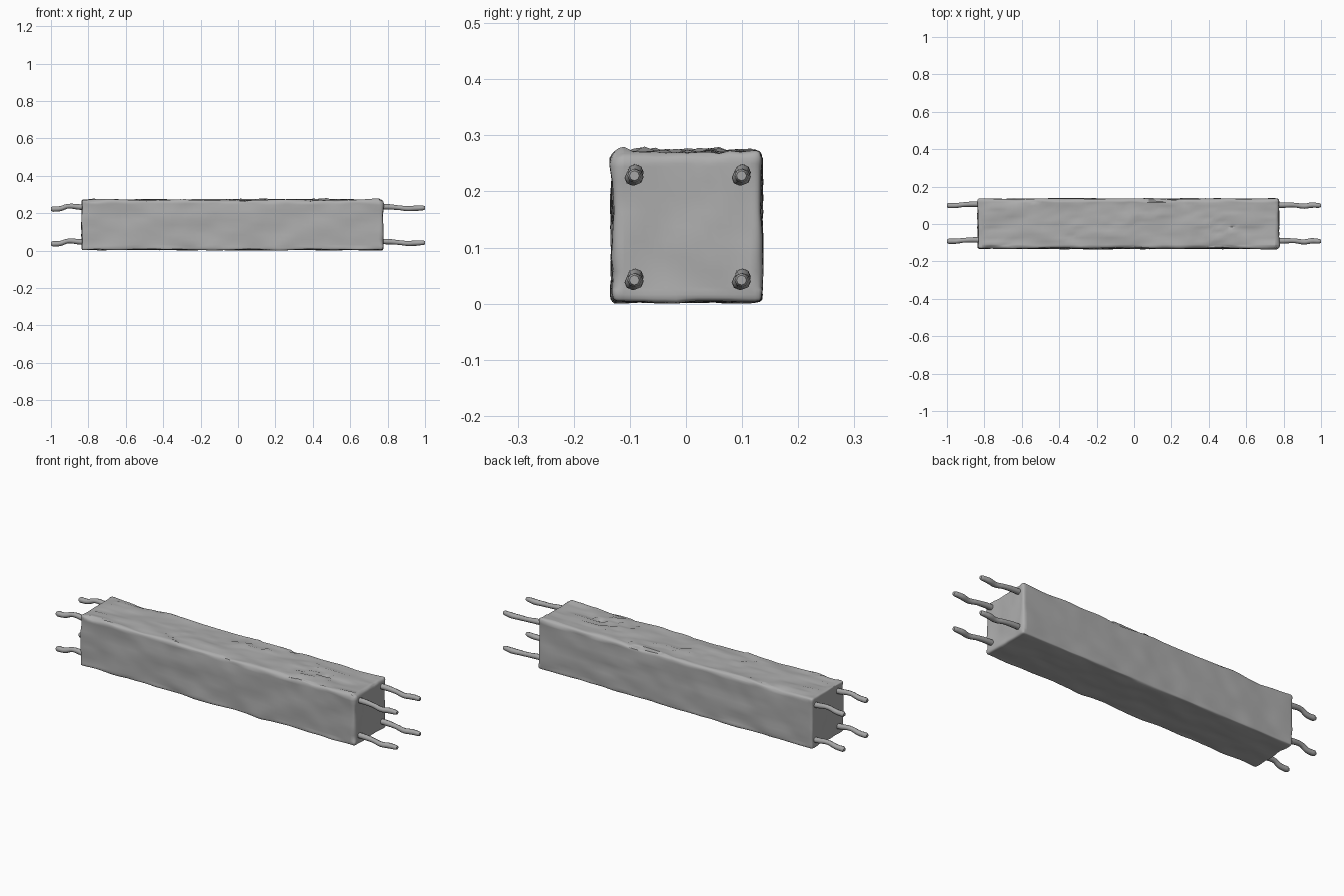
import bpy, bmesh, math
from mathutils import Vector, noise

if "Cube" in bpy.data.objects:
    bpy.data.objects.remove(bpy.data.objects["Cube"])

LO = Vector((-0.835, -0.131, 0.004))
HI = Vector((0.775, 0.135, 0.271))


def grey(name, value):
    m = bpy.data.materials.new(name)
    m.diffuse_color = (value, value, value, 1)
    m.use_nodes = True
    m.node_tree.nodes["Principled BSDF"].inputs["Base Color"].default_value = m.diffuse_color
    return m


CONCRETE = grey("concrete", 0.42)
STEEL = grey("steel", 0.38)


def finish(obj, angle, material):
    obj.data.materials.clear()
    obj.data.materials.append(material)
    bpy.ops.object.select_all(action='DESELECT')
    obj.select_set(True)
    bpy.context.view_layer.objects.active = obj
    bpy.ops.object.shade_smooth_by_angle(angle=math.radians(angle))


def cut_positions(lo, hi, count):
    # even cuts, with extra ones close to the edges for the worn rounding
    inner = [lo + (hi - lo) * i / count for i in range(1, count)]
    edge = [0.005, 0.012, 0.021]
    return inner + [lo + e for e in edge] + [hi - e for e in edge]


def concrete_beam():
    bm = bmesh.new()
    bmesh.ops.create_cube(bm, size=1)
    for v in bm.verts:
        v.co = Vector([LO[i] + (v.co[i] + 0.5) * (HI[i] - LO[i]) for i in range(3)])
    for axis, count in ((0, 70), (1, 14), (2, 10)):
        n = Vector([float(i == axis) for i in range(3)])
        for c in cut_positions(LO[axis], HI[axis], count):
            bmesh.ops.bisect_plane(bm, geom=bm.verts[:] + bm.edges[:] + bm.faces[:],
                                   plane_co=n * c, plane_no=n, dist=1e-5)
    for v in bm.verts:
        p = v.co.copy()
        # worn edges: rounding radius wanders along the beam
        r = 0.018 + 0.012 * noise.noise(p * 7)
        # left end and the base keep crisper edges
        if p.x < -0.8 or p.z < 0.03:
            r *= 0.5
        q = Vector([min(max(p[i], LO[i] + r), HI[i] - r) for i in range(3)])
        d = p - q
        n = d.normalized() if d.length > 1e-6 else Vector()
        if d.length > r:
            p = q + n * r
        # long shallow dents
        s = Vector((p.x * 5, p.y * 14, p.z * 14))
        h = noise.noise(s) * 0.006 + noise.noise(s * 2.3) * 0.003
        p += n * h
        # broken top: slanted ledges running along the beam
        if n.z > 0.5 and p.x > -0.8:
            t = p.y * 22 + p.x * 3 + 1.5 * noise.noise(s * 0.8)
            fade = max(0.0, noise.noise(Vector((p.x * 3, p.y * 8, 4.0))) + 0.35)
            p.z += n.z * fade * 0.014 * ((t % 1.0) - 0.4)
        p.z = min(max(p.z, 0), 0.283)
        p.y = min(max(p.y, -0.138), 0.138)
        v.co = p
    bmesh.ops.recalc_face_normals(bm, faces=bm.faces[:])
    mesh = bpy.data.meshes.new("concrete_beam")
    bm.to_mesh(mesh)
    bm.free()
    obj = bpy.data.objects.new("concrete_beam", mesh)
    bpy.context.collection.objects.link(obj)
    finish(obj, 50, CONCRETE)


def rebar(name, pts, radius=0.0135):
    cu = bpy.data.curves.new(name, 'CURVE')
    cu.dimensions = '3D'
    cu.bevel_depth = radius
    cu.bevel_resolution = 2
    cu.resolution_u = 4
    cu.use_fill_caps = True
    sp = cu.splines.new('BEZIER')
    sp.bezier_points.add(len(pts) - 1)
    for i, (bp, co) in enumerate(zip(sp.bezier_points, pts)):
        bp.co = co
        bp.handle_left_type = bp.handle_right_type = 'AUTO'
        bp.radius = 1 + 0.1 * math.sin(i * 2.1)
    sp.bezier_points[-1].radius = 0.65  # worn tip
    obj = bpy.data.objects.new(name, cu)
    bpy.context.collection.objects.link(obj)
    bpy.ops.object.select_all(action='DESELECT')
    obj.select_set(True)
    bpy.context.view_layer.objects.active = obj
    bpy.ops.object.convert(target='MESH')
    finish(bpy.context.object, 50, STEEL)


concrete_beam()

# bent reinforcing bars: (x, y shift, z shift) along each end
right = [(0.72, 0, 0.006), (0.80, 0.002, 0.006), (0.86, 0.002, 0.001),
         (0.91, -0.004, -0.004), (0.95, 0.002, -0.002), (0.99, 0, 0), (1.0, 0, 0)]
left = [(-0.78, 0.007, 0.0), (-0.85, 0.007, 0.005), (-0.91, 0.005, 0.009),
        (-0.95, 0.0, -0.004), (-0.99, 0, -0.006), (-1.0, 0, -0.006)]
for row, z in (("lower", 0.042), ("upper", 0.228)):
    for side, y in (("front", -0.092), ("back", 0.099)):
        for end, path in (("right", right), ("left", left)):
            rebar(f"rebar_{row}_{side}_{end}",
                  [(x, y + dy, z + dz) for x, dy, dz in path])
